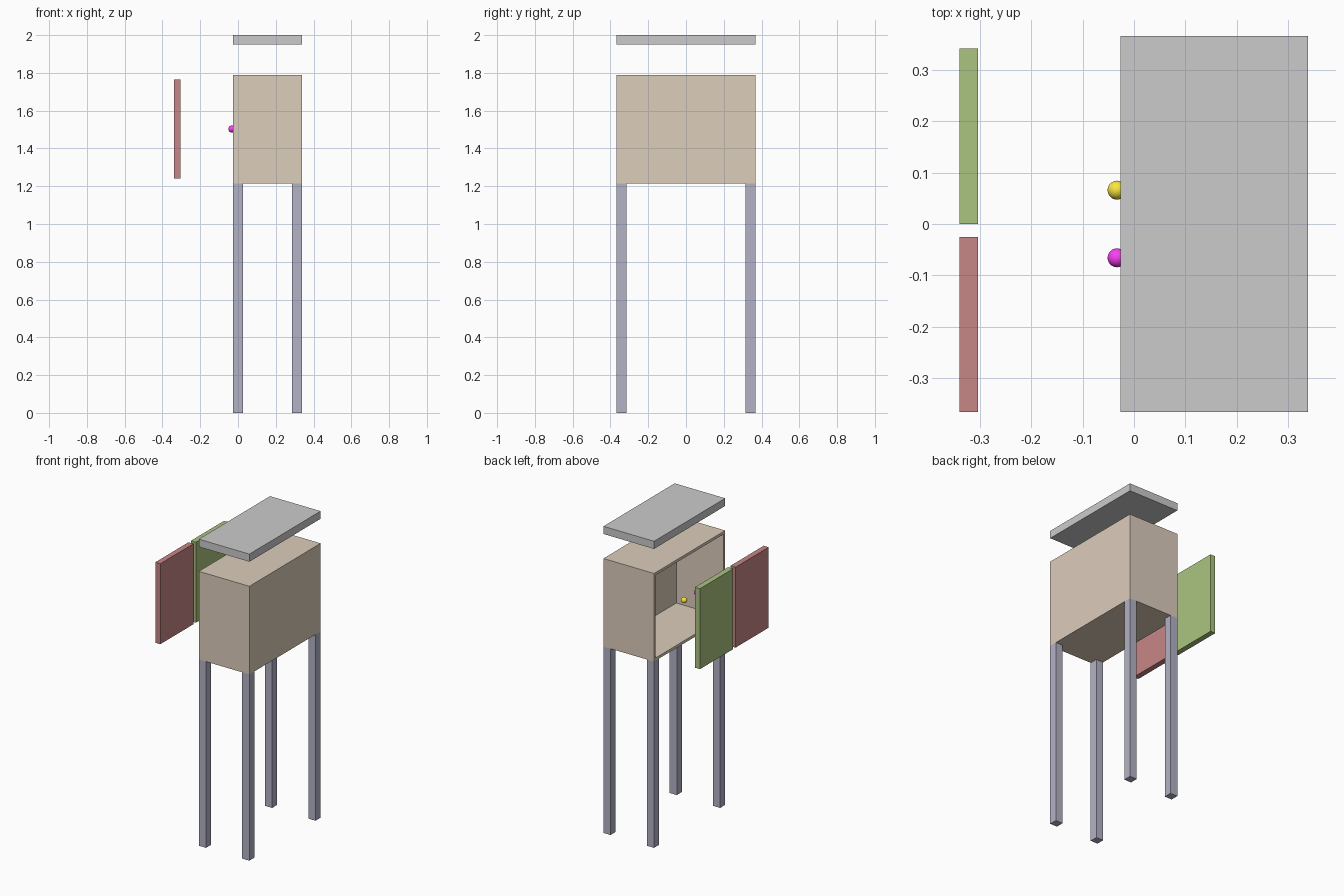
import bpy, bmesh
from mathutils import Vector

if "Cube" in bpy.data.objects:
    bpy.data.objects.remove(bpy.data.objects["Cube"])


def material(name, rgb):
    m = bpy.data.materials.new(name)
    m.diffuse_color = (*rgb, 1)
    m.use_nodes = True
    m.node_tree.nodes["Principled BSDF"].inputs["Base Color"].default_value = m.diffuse_color
    return m


def box(name, lo, hi, mat=None):
    """Box between two corners, with its origin at the centre."""
    lo, hi = Vector(lo), Vector(hi)
    bm = bmesh.new()
    bmesh.ops.create_cube(bm, size=1)
    bmesh.ops.scale(bm, vec=hi - lo, verts=bm.verts)
    me = bpy.data.meshes.new(name)
    bm.to_mesh(me)
    bm.free()
    ob = bpy.data.objects.new(name, me)
    ob.location = (lo + hi) / 2
    bpy.context.collection.objects.link(ob)
    if mat:
        me.materials.append(mat)
    return ob


def knob(name, loc, mat):
    bpy.ops.mesh.primitive_uv_sphere_add(segments=32, ring_count=16,
                                         radius=0.0185, location=loc)
    ob = bpy.context.object
    ob.name = name
    ob.data.materials.append(mat)
    bpy.ops.object.shade_smooth()


wood = material("wood", (0.72, 0.61, 0.50))
steel = material("leg_blue", (0.45, 0.45, 0.57))
green = material("green", (0.41, 0.55, 0.22))
red = material("red", (0.57, 0.24, 0.24))
yellow = material("yellow", (0.95, 0.80, 0.05))
magenta = material("magenta", (0.95, 0.05, 0.90))

X0, X1, Y = -0.026, 0.339, 0.367
Z0, Z1 = 1.215, 1.79
WALL, LEG = 0.025, 0.052

# Cabinet: hollow box open towards -x
cabinet = box("cabinet", (X0, -Y, Z0), (X1, Y, Z1), wood)
bm = bmesh.new()
bm.from_mesh(cabinet.data)
bm.normal_update()
opening = min(bm.faces, key=lambda f: f.calc_center_median().x)
bmesh.ops.inset_region(bm, faces=[opening], thickness=WALL)
depth = X1 - X0 - WALL
inner = bmesh.ops.extrude_discrete_faces(bm, faces=[opening])["faces"][0]
bmesh.ops.translate(bm, vec=(depth, 0, 0), verts=inner.verts)
bmesh.ops.recalc_face_normals(bm, faces=bm.faces)
bm.to_mesh(cabinet.data)
bm.free()

# Four square legs
for xn, x in (("left", X0), ("right", X1 - LEG)):
    for yn, y in (("front", -Y), ("back", Y - LEG)):
        box(f"{yn}_{xn}_leg", (x, y, 0), (x + LEG, y + LEG, Z0), steel)

# Lifted-off top panel
box("top_panel", (X0, -Y, 1.95), (X1, Y, 2.0))

# Two doors pulled away from the opening
box("green_door", (-0.34, 0.0, 1.24), (-0.304, 0.342, 1.765), green)
box("red_door", (-0.34, -0.367, 1.24), (-0.304, -0.025, 1.765), red)

# Door knobs
knob("yellow_knob", (-0.033, 0.066, 1.503), yellow)
knob("magenta_knob", (-0.033, -0.066, 1.503), magenta)
